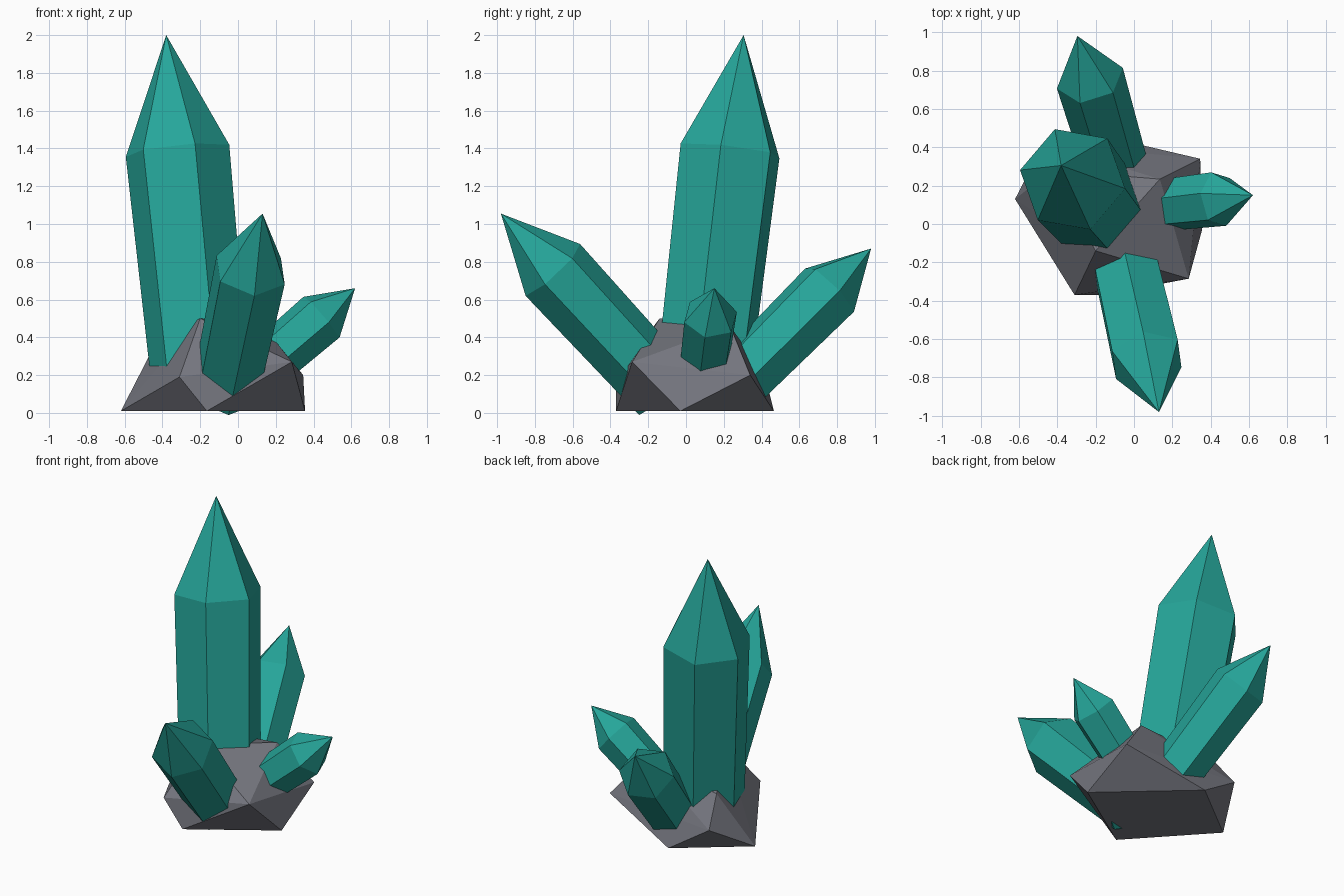
import bpy
import bmesh
from math import tau
from mathutils import Vector, Matrix

cube = bpy.data.objects.get("Cube")
if cube:
    bpy.data.objects.remove(cube, do_unlink=True)


def material(name, colour):
    mat = bpy.data.materials.new(name)
    mat.use_nodes = True
    mat.diffuse_color = (*colour, 1)
    bsdf = next(n for n in mat.node_tree.nodes if n.type == "BSDF_PRINCIPLED")
    bsdf.inputs["Base Color"].default_value = (*colour, 1)
    return mat


teal = material("teal crystal", (0.019, 0.381, 0.323))
grey = material("grey stone", (0.18, 0.185, 0.215))


def finish(bm, name, mat):
    bmesh.ops.recalc_face_normals(bm, faces=bm.faces)
    mesh = bpy.data.meshes.new(name)
    bm.to_mesh(mesh)
    bm.free()
    mesh.materials.append(mat)
    obj = bpy.data.objects.new(name, mesh)
    bpy.context.collection.objects.link(obj)
    return obj


def crystal(name, tip, shoulder, corner, radius):
    """Six-sided shaft, slightly narrower at its foot, with a pointed cap."""
    tip, shoulder = Vector(tip), Vector(shoulder)
    cap = tip - shoulder
    axis = cap.normalized()
    side = Vector(corner)
    side = (side - axis * side.dot(axis)).normalized() * radius
    spokes = [Matrix.Rotation(tau * i / 6, 3, axis) @ side for i in range(6)]
    foot = shoulder - cap * 2.15

    bm = bmesh.new()
    low = [bm.verts.new(foot + s * 0.93) for s in spokes]
    high = [bm.verts.new(shoulder + s) for s in spokes]
    point = bm.verts.new(tip)
    bm.faces.new(low)
    for i in range(6):
        j = (i + 1) % 6
        bm.faces.new((low[i], low[j], high[j], high[i]))
        bm.faces.new((high[i], high[j], point))
    return finish(bm, name, teal)


# Crystals: tip, shoulder centre, direction to one shoulder corner, radius
crystal("tall_crystal", (-0.38, 0.305, 2.0), (-0.32, 0.233, 1.387),
        (-0.27, 0.047, -0.037), 0.28)
crystal("front_crystal", (0.13, -0.98, 1.055), (0.067, -0.705, 0.757),
        (0.02, -0.145, -0.137), 0.2)
crystal("side_crystal", (0.62, 0.15, 0.66), (0.442, 0.13, 0.507),
        (0.1, -0.03, -0.107), 0.147)
crystal("back_crystal", (-0.295, 0.98, 0.87), (-0.23, 0.76, 0.65),
        (-0.05, -0.13, 0.11), 0.18)

# Faceted rock: hull of a flat foot, a waist and an uneven crown
foot = [(-0.165, -0.37, 0.01), (0.355, -0.03, 0.01),
        (-0.19, 0.465, 0.01), (-0.62, 0.13, 0.01)]
waist = [(-0.31, -0.37, 0.19), (0.285, -0.285, 0.27),
         (0.345, 0.34, 0.2), (-0.47, 0.42, 0.19)]
crown = [(-0.2, -0.14, 0.5), (0.135, 0.234, 0.46), (-0.43, 0.28, 0.38)]
bm = bmesh.new()
for co in foot + waist + crown:
    bm.verts.new(co)
bmesh.ops.convex_hull(bm, input=bm.verts)
finish(bm, "rock_base", grey)
